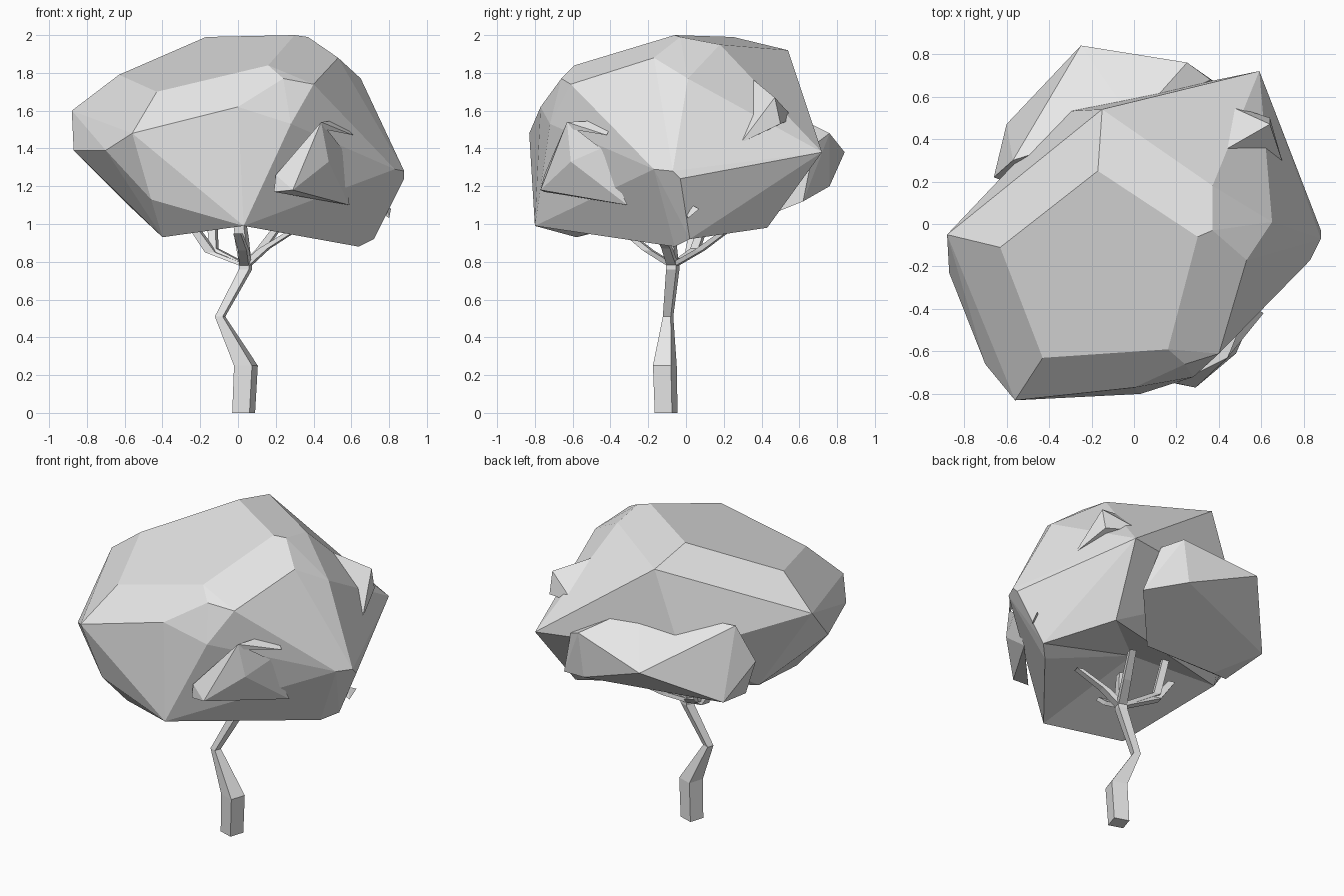
import bpy, bmesh, math
from mathutils import Vector, Matrix

cube = bpy.data.objects.get("Cube")
if cube:
    bpy.data.objects.remove(cube, do_unlink=True)

grey = bpy.data.materials.new("plain grey")
grey.use_nodes = True
GREY = (0.8, 0.8, 0.8, 1)
grey.diffuse_color = GREY
grey.node_tree.nodes["Principled BSDF"].inputs["Base Color"].default_value = GREY


def add_object(name, bm):
    bmesh.ops.recalc_face_normals(bm, faces=bm.faces[:])
    mesh = bpy.data.meshes.new(name)
    bm.to_mesh(mesh)
    bm.free()
    mesh.materials.append(grey)
    obj = bpy.data.objects.new(name, mesh)
    bpy.context.collection.objects.link(obj)
    return obj


def facet_lump(name, points, hollow=None):
    """Convex faceted lump, optionally with its underside pushed in to a point."""
    bm = bmesh.new()
    for p in points:
        bm.verts.new(p)
    found = bmesh.ops.convex_hull(bm, input=bm.verts[:])
    spare = {v for v in found["geom_interior"] + found["geom_unused"]
             if isinstance(v, bmesh.types.BMVert)}
    bmesh.ops.delete(bm, geom=list(spare), context='VERTS')
    bmesh.ops.dissolve_limit(bm, angle_limit=math.radians(4),
                             verts=bm.verts[:], edges=bm.edges[:])
    bm.normal_update()
    if hollow:
        under = [f for f in bm.faces if f.normal.z < -0.9]
        if under:
            joined = bmesh.ops.dissolve_faces(bm, faces=under)["region"]
            top = bmesh.ops.poke(bm, faces=joined)
            for v in top["verts"]:
                v.co = Vector(hollow)
    return add_object(name, bm)


def square_limb(name, stations, twist=-18):
    """Four-sided limb through stations of (x, y, z, half width), level sections."""
    bm = bmesh.new()
    turn = Matrix.Rotation(math.radians(twist), 3, 'Z')
    rings = []
    for x, y, z, h in stations:
        rings.append([bm.verts.new(Vector((x, y, z)) + turn @ Vector((a * h, b * h, 0)))
                      for a, b in ((-1, -1), (1, -1), (1, 1), (-1, 1))])
    for low, high in zip(rings, rings[1:]):
        for i in range(4):
            j = (i + 1) % 4
            bm.faces.new((low[i], low[j], high[j], high[i]))
    bm.faces.new(rings[0][::-1])
    bm.faces.new(rings[-1])
    return add_object(name, bm)


# Crooked trunk
square_limb("trunk", [(.03, -.105, 0, .048), (.042, -.112, .25, .05),
                      (-.095, -.095, .51, .022), (.04, -.07, .76, .028),
                      (.04, -.07, .82, .028)])

# Branches spreading from the fork
fork = (.04, -.07, .78, .026)
tips = {
    "left": [(.14, -.1, .87, .024), (.3, -.15, .97, .02)],
    "right": [(-.14, .03, .85, .028), (-.24, .05, .99, .022)],
    "right_upper": [(-.13, .05, .87, .022), (-.14, .14, 1.13, .02)],
    "front": [(.03, -.2, .86, .024), (.0, -.31, .95, .02)],
    "back": [(.12, .07, .86, .024), (.2, .22, .97, .02)],
    "middle": [(.02, -.09, .92, .03), (.01, -.1, 1.02, .026)],
}
for side, path in tips.items():
    square_limb(side + "_branch", [fork] + path)

# Main crown
facet_lump("main_foliage", [
    (-.43, -.63, 1.7), (.16, -.59, 1.84), (.3, -.06, 2), (-.17, .25, 1.99),
    (-.63, -.11, 1.79), (-.56, -.83, 1.48), (.03, -.8, .99), (-.88, -.05, 1.6),
    (-.87, -.23, 1.39), (-.7, -.66, 1.39), (-.46, -.75, 1.13), (-.4, -.58, .93),
    (.53, -.17, 1.88), (.37, .18, 1.95), (.37, -.03, 1.99), (-.15, .54, 1.92),
    (.59, .72, 1.38), (.88, -.03, 1.24), (.88, -.07, 1.28), (.65, .01, 1.77),
    (.83, -.17, 1.29), (.64, -.06, .88), (.72, .02, .92), (.5, .43, .98),
    (.24, -.66, 1.77), (.4, -.61, 1.74), (.28, -.72, 1.53), (0, -.77, 1.62),
    (-.33, .53, 1.42), (-.57, .06, 1.09)],
    hollow=(.0, -.02, 1.12))

# Low lump at the back
facet_lump("back_foliage", [
    (-.25, .84, 1.38), (.25, .76, 1.48), (-.6, .47, 1.14), (.21, .76, 1.2),
    (-.66, .22, 1.33), (-.56, .18, 1.08), (-.57, .3, 1.57), (0, .48, 1.62),
    (.36, .68, 1.42), (.45, .62, 1.12), (-.4, .25, 1.03), (.15, .3, .99)])

# Low lump at the front left, with a thin shelf on its top
facet_lump("front_foliage", [
    (.19, -.75, 1.17), (.29, -.77, 1.18), (.2, -.75, 1.26), (.44, -.63, 1.54),
    (.48, -.61, 1.33), (.55, -.45, 1.4), (.59, -.31, 1.1)])
facet_lump("front_spur", [
    (.44, -.63, 1.54), (.61, -.42, 1.47), (.46, -.6, 1.5), (.54, -.38, 1.55)])

# Leafy spurs poking out of the crown
facet_lump("upper_spur", [
    (.64, .47, 1.67), (.42, .57, 1.56), (.7, .29, 1.43), (.43, .35, 1.77),
    (.64, .5, 1.53)])
facet_lump("side_spur", [
    (.7, -.02, 1.11), (.81, .07, 1.08), (.8, .01, 1.03), (.78, .03, 1.1)])
